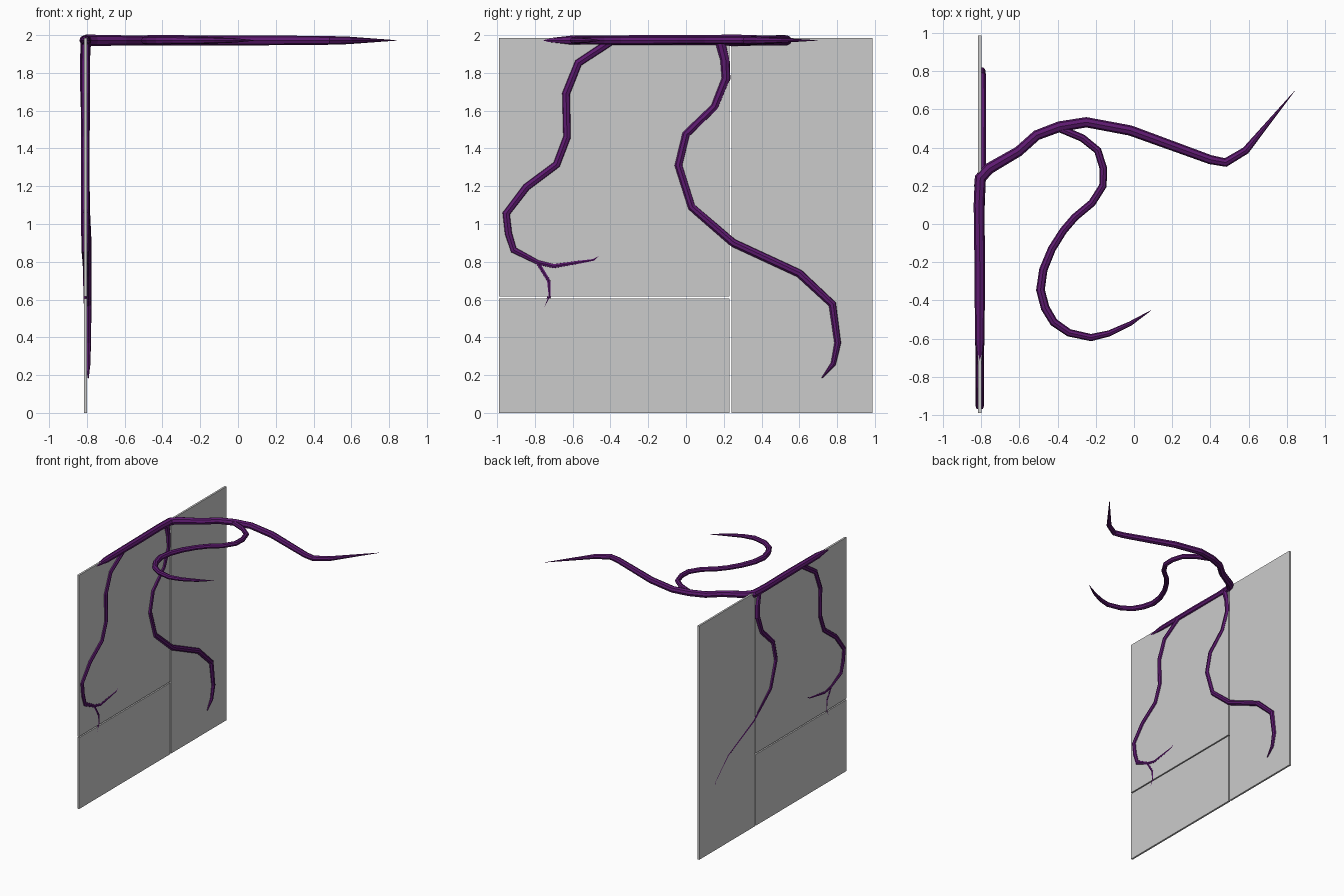
import bpy

purple = bpy.data.materials.new("purple")
purple.diffuse_color = (0.11, 0.01, 0.16, 1)

WX = -0.808   # wall plane
TOP = 1.972   # height of the overhead vines
GAP = 0.005   # half gap between wall panels
SEAM_Y, SEAM_Z = 0.235, 0.61


def panel(name, y0, y1, z0, z1):
    bpy.ops.mesh.primitive_cube_add(size=1, location=(WX, (y0 + y1) / 2, (z0 + z1) / 2))
    o = bpy.context.object
    o.name = name
    o.scale = (0.016, y1 - y0, z1 - z0)
    bpy.ops.object.transform_apply(location=False, rotation=False, scale=True)


def vine(name, pts):
    """Faceted tapered tube through (x, y, z, radius) points."""
    cu = bpy.data.curves.new(name, 'CURVE')
    cu.dimensions = '3D'
    cu.bevel_depth = 1
    cu.bevel_resolution = 2
    cu.use_fill_caps = True
    sp = cu.splines.new('POLY')
    sp.points.add(len(pts) - 1)
    for p, (x, y, z, r) in zip(sp.points, pts):
        p.co = (x, y, z, 1)
        p.radius = r
    sp.use_smooth = False
    o = bpy.data.objects.new(name, cu)
    bpy.context.collection.objects.link(o)
    bpy.ops.object.select_all(action='DESELECT')
    o.select_set(True)
    bpy.context.view_layer.objects.active = o
    bpy.ops.object.convert(target='MESH')
    o = bpy.context.object
    o.data.materials.clear()
    o.data.materials.append(purple)
    for f in o.data.polygons:
        f.use_smooth = False


# wall panels separated by thin seams
panel("wall_panel_tall", SEAM_Y + GAP, 0.987, 0, 1.985)
panel("wall_panel_upper", -0.99, SEAM_Y - GAP, SEAM_Z + GAP, 1.985)
panel("wall_panel_lower", -0.99, SEAM_Y - GAP, 0, SEAM_Z - GAP)

# main vine: along the wall top, then out over the room
vine("main_vine", [(x, y, TOP, r) for x, y, r in [
    (WX, -0.81, 0.002), (WX, -0.61, 0.025), (WX, -0.2, 0.028), (-0.812, 0.1, 0.028),
    (-0.805, 0.24, 0.031), (-0.76, 0.29, 0.03), (-0.605, 0.38, 0.027), (-0.51, 0.465, 0.027),
    (-0.39, 0.51, 0.028), (-0.25, 0.533, 0.027), (-0.02, 0.49, 0.027), (0.4, 0.337, 0.024),
    (0.48, 0.322, 0.023), (0.585, 0.385, 0.02), (0.84, 0.695, 0.001)]])

# curling overhead branch
vine("curling_branch", [(x, y, TOP, r) for x, y, r in [
    (-0.40, 0.505, 0.02), (-0.27, 0.45, 0.02), (-0.19, 0.385, 0.02), (-0.16, 0.29, 0.02),
    (-0.163, 0.20, 0.02), (-0.22, 0.11, 0.02), (-0.31, 0.035, 0.02), (-0.37, -0.035, 0.02),
    (-0.43, -0.13, 0.021), (-0.475, -0.24, 0.022), (-0.49, -0.345, 0.023),
    (-0.465, -0.44, 0.023), (-0.42, -0.515, 0.022), (-0.34, -0.57, 0.02),
    (-0.225, -0.595, 0.019), (-0.13, -0.573, 0.016), (-0.02, -0.522, 0.012),
    (0.09, -0.452, 0.001)]])

# hanging vine on the left of the wall
vine("left_hanging_vine", [(WX, y, z, r) for y, z, r in [
    (-0.39, 1.972, 0.024), (-0.43, 1.945, 0.024), (-0.57, 1.853, 0.024), (-0.635, 1.69, 0.024),
    (-0.63, 1.46, 0.023), (-0.685, 1.315, 0.023), (-0.845, 1.195, 0.023),
    (-0.952, 1.055, 0.023), (-0.94, 0.95, 0.022), (-0.912, 0.862, 0.021),
    (-0.785, 0.797, 0.015), (-0.70, 0.777, 0.014), (-0.49, 0.81, 0.01), (-0.35, 0.912, 0.001)]])

# small twig at its lower end
vine("left_twig", [(WX, y, z, r) for y, z, r in [
    (-0.785, 0.795, 0.013), (-0.727, 0.70, 0.012), (-0.722, 0.62, 0.01),
    (-0.75, 0.56, 0.008), (-0.80, 0.538, 0.006), (-0.85, 0.54, 0.001)]])

# hanging vine on the right of the wall
vine("right_hanging_vine", [
    (-0.805, 0.18, 1.972, 0.028), (-0.81, 0.205, 1.87, 0.027), (-0.812, 0.21, 1.77, 0.026),
    (-0.81, 0.15, 1.62, 0.023), (-0.808, 0.0, 1.475, 0.023), (-0.808, -0.04, 1.31, 0.023),
    (-0.806, 0.03, 1.09, 0.022), (-0.797, 0.25, 0.90, 0.022), (-0.796, 0.60, 0.738, 0.022),
    (-0.796, 0.775, 0.575, 0.021), (-0.796, 0.803, 0.37, 0.018), (-0.795, 0.78, 0.26, 0.014),
    (-0.793, 0.72, 0.185, 0.003)])
